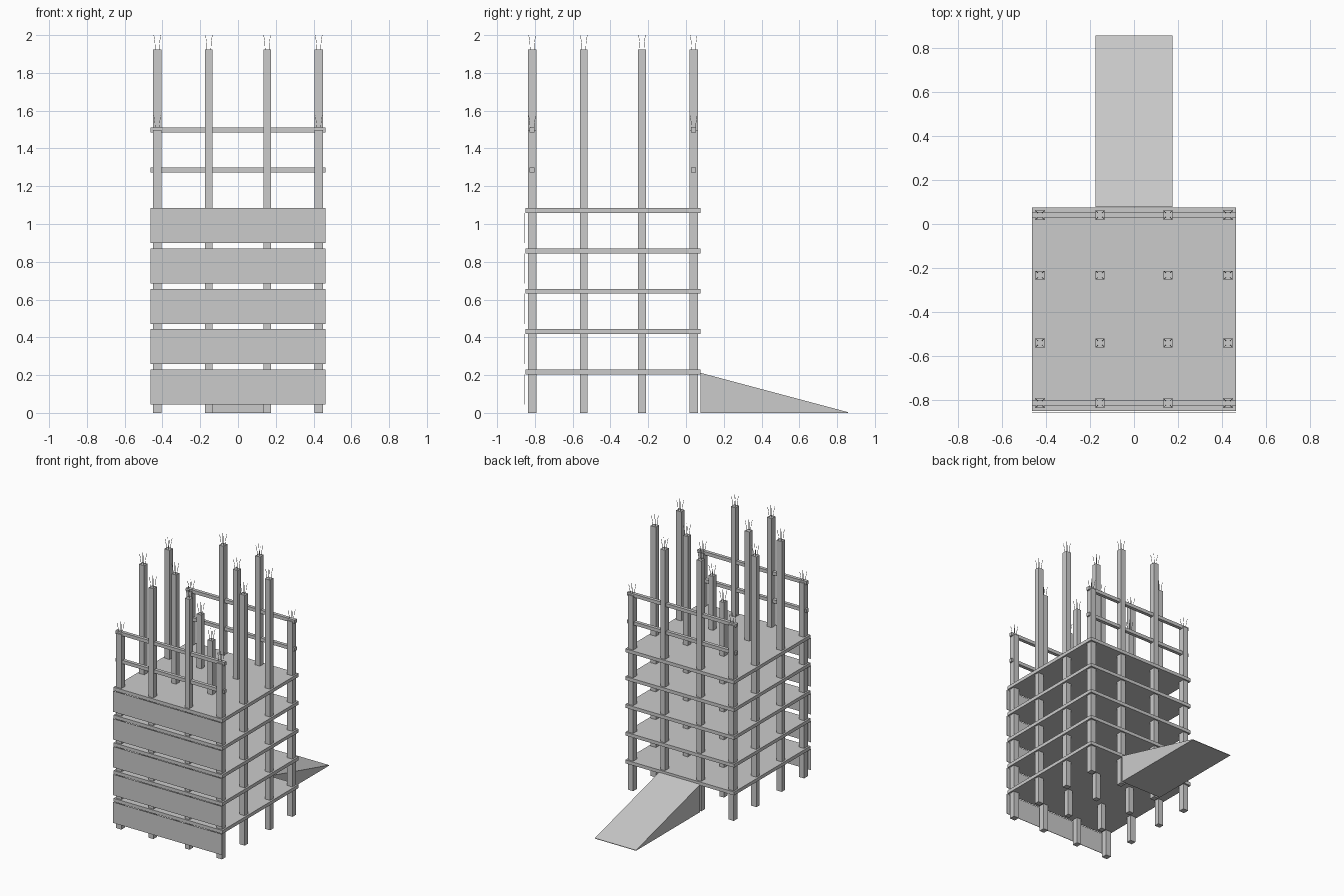
import bpy
import bmesh
from mathutils import Matrix

cube = bpy.data.objects.get("Cube")
if cube:
    bpy.data.objects.remove(cube, do_unlink=True)

# One bare concrete colour
concrete = bpy.data.materials.new("concrete grey")
concrete.use_nodes = True
colour = (0.6, 0.6, 0.6, 1)
concrete.diffuse_color = colour
concrete.node_tree.nodes["Principled BSDF"].inputs["Base Color"].default_value = colour

MID_Y = -0.387          # centre of the tower in depth
HALF = 0.463            # half the slab width
STOREY = 0.2136
FIRST = 0.217           # centre height of the first slab
THICK = 0.026
SHORT, TALL = 1.498, 1.923
GRID = [(-0.4275, 0.045), (-0.154, 0.04), (0.154, 0.04), (0.4275, 0.045)]


def link(name, data):
    obj = bpy.data.objects.new(name, data)
    bpy.context.collection.objects.link(obj)
    data.materials.append(concrete)
    return obj


def box(name, centre, size):
    bm = bmesh.new()
    bmesh.ops.create_cube(bm, size=1, matrix=Matrix.Translation(centre) @ Matrix.Diagonal((*size, 1)))
    mesh = bpy.data.meshes.new(name)
    bm.to_mesh(mesh)
    bm.free()
    return link(name, mesh)


def level(i):
    return FIRST + i * STOREY


# Floor slabs with a thin cladding panel hanging below each front edge
for i in range(5):
    z = level(i)
    box(f"floor_slab_{i + 1}", (0, MID_Y, z), (2 * HALF, 2 * HALF, THICK))
    box(f"front_panel_{i + 1}", (0, -0.8555, z - THICK / 2 - 0.08), (2 * HALF, 0.003, 0.16))

# Rails across the front and back column rows
for i in (5, 6):
    for side, name in ((-1, "front"), (1, "back")):
        box(f"{name}_rail_{i - 4}", (0, MID_Y + side * 0.4275, level(i)), (2 * HALF, THICK, THICK))

# Starter bars share one curve object
bars = bpy.data.curves.new("starter_bars", "CURVE")
bars.dimensions = "3D"
bars.bevel_depth = 0.0015
bars.bevel_resolution = 0
bars.use_fill_caps = True


def add_bars(x, y, z):
    for sx in (-1, 1):
        for sy in (-1, 1):
            spline = bars.splines.new("POLY")
            spline.points.add(2)
            for point, (out, up) in zip(spline.points, ((0.010, -0.01), (0.012, 0.035), (0.018, 0.077))):
                point.co = (x + sx * out, y + sy * out, z + up, 1)


# Columns: the corners and two inner ones stop short
short_columns = {(0, 0), (3, 0), (0, 3), (3, 3), (1, 2), (2, 1)}
for i, (x, width) in enumerate(GRID):
    for j, (dy, depth) in enumerate(GRID):
        top = SHORT if (i, j) in short_columns else TALL
        y = MID_Y + dy
        box(f"column_{i + 1}_{j + 1}", (x, y, top / 2), (width, depth, top))
        add_bars(x, y, top)
link("starter_bars", bars)

# Entrance ramp: a wedge profile extruded across its width
bm = bmesh.new()
profile = [(0.077, 0), (0.857, 0), (0.857, 0.004), (0.077, 0.212)]
face = bm.faces.new([bm.verts.new((-0.175, y, z)) for y, z in profile])
side = bmesh.ops.extrude_face_region(bm, geom=[face])["geom"]
bmesh.ops.translate(bm, vec=(0.35, 0, 0), verts=[v for v in side if isinstance(v, bmesh.types.BMVert)])
bmesh.ops.recalc_face_normals(bm, faces=bm.faces)
ramp = bpy.data.meshes.new("back_ramp")
bm.to_mesh(ramp)
bm.free()
link("back_ramp", ramp)
